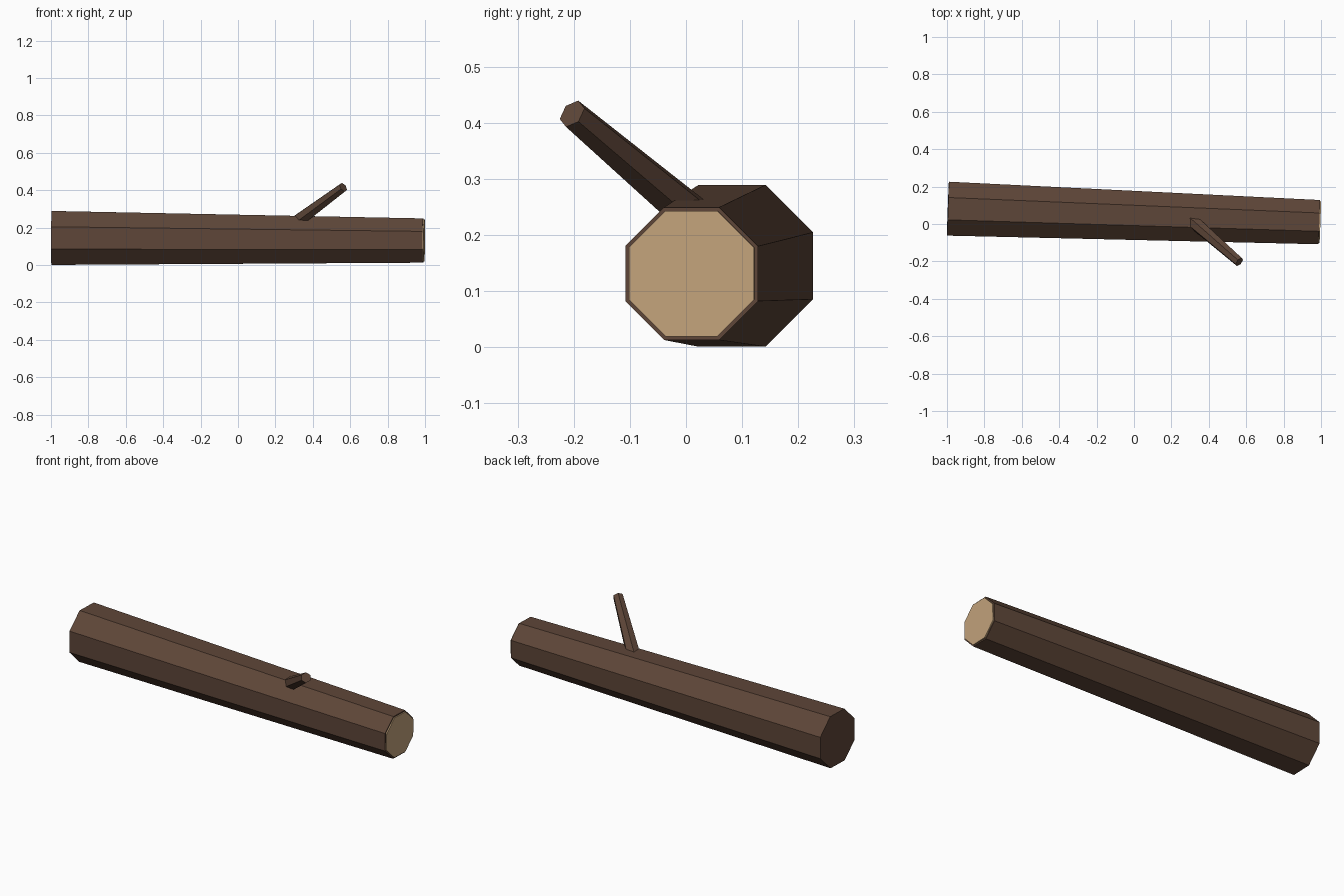
import bpy
import bmesh
from math import cos, sin, tau, radians
from mathutils import Vector

cube = bpy.data.objects.get("Cube")
if cube:
    bpy.data.objects.remove(cube, do_unlink=True)


def make_material(name, srgb):
    """Flat material from 0-255 sRGB values."""
    color = [((c / 255 + 0.055) / 1.055) ** 2.4 for c in srgb] + [1.0]
    mat = bpy.data.materials.new(name)
    mat.use_nodes = True
    mat.diffuse_color = color
    bsdf = next(n for n in mat.node_tree.nodes if n.type == 'BSDF_PRINCIPLED')
    bsdf.inputs["Base Color"].default_value = color
    bsdf.inputs["Roughness"].default_value = 0.9
    return mat


def tapered_prism(name, start, end, r_start, r_end, sides, corner, mat):
    """Closed tapered prism along start-end, first corner towards `corner`."""
    axis = (end - start).normalized()
    u = (corner - axis * corner.dot(axis)).normalized()
    v = axis.cross(u)
    bm = bmesh.new()
    rings = []
    for centre, r in ((start, r_start), (end, r_end)):
        angles = [tau * i / sides for i in range(sides)]
        rings.append([bm.verts.new(centre + r * (u * cos(a) + v * sin(a)))
                      for a in angles])
    low, high = rings
    for i in range(sides):
        j = (i + 1) % sides
        bm.faces.new((low[i], low[j], high[j], high[i]))
    bm.faces.new(low[::-1])
    bm.faces.new(high)
    bm.normal_update()
    mesh = bpy.data.meshes.new(name)
    bm.to_mesh(mesh)
    bm.free()
    mesh.materials.append(mat)
    obj = bpy.data.objects.new(name, mesh)
    bpy.context.collection.objects.link(obj)
    return obj


bark = make_material("bark brown", (94, 70, 56))
cut_wood = make_material("cut wood tan", (196, 164, 124))

# Log trunk: octagon with a flat top, narrowing to the sawn end
thick_end = Vector((-0.995, 0.082, 0.145))
thin_end = Vector((0.99, 0.01, 0.131))
along = (thin_end - thick_end).normalized()
flat_top = Vector((0, cos(radians(22.5)), sin(radians(22.5))))
tapered_prism("log_trunk", thick_end, thin_end, 0.156, 0.128, 8, flat_top, bark)

# Pale sawn face, standing slightly proud of the bark
tapered_prism("sawn_face", thin_end - along * 0.01, thin_end + along * 0.006,
              0.121, 0.121, 8, flat_top, cut_wood)

# Broken side branch, rooted inside the trunk
tapered_prism("branch_stub", Vector((0.31, 0.018, 0.229)),
              Vector((0.563, -0.203, 0.416)), 0.038, 0.027, 6,
              Vector((-0.008, 0.011, 0.024)), bark)
